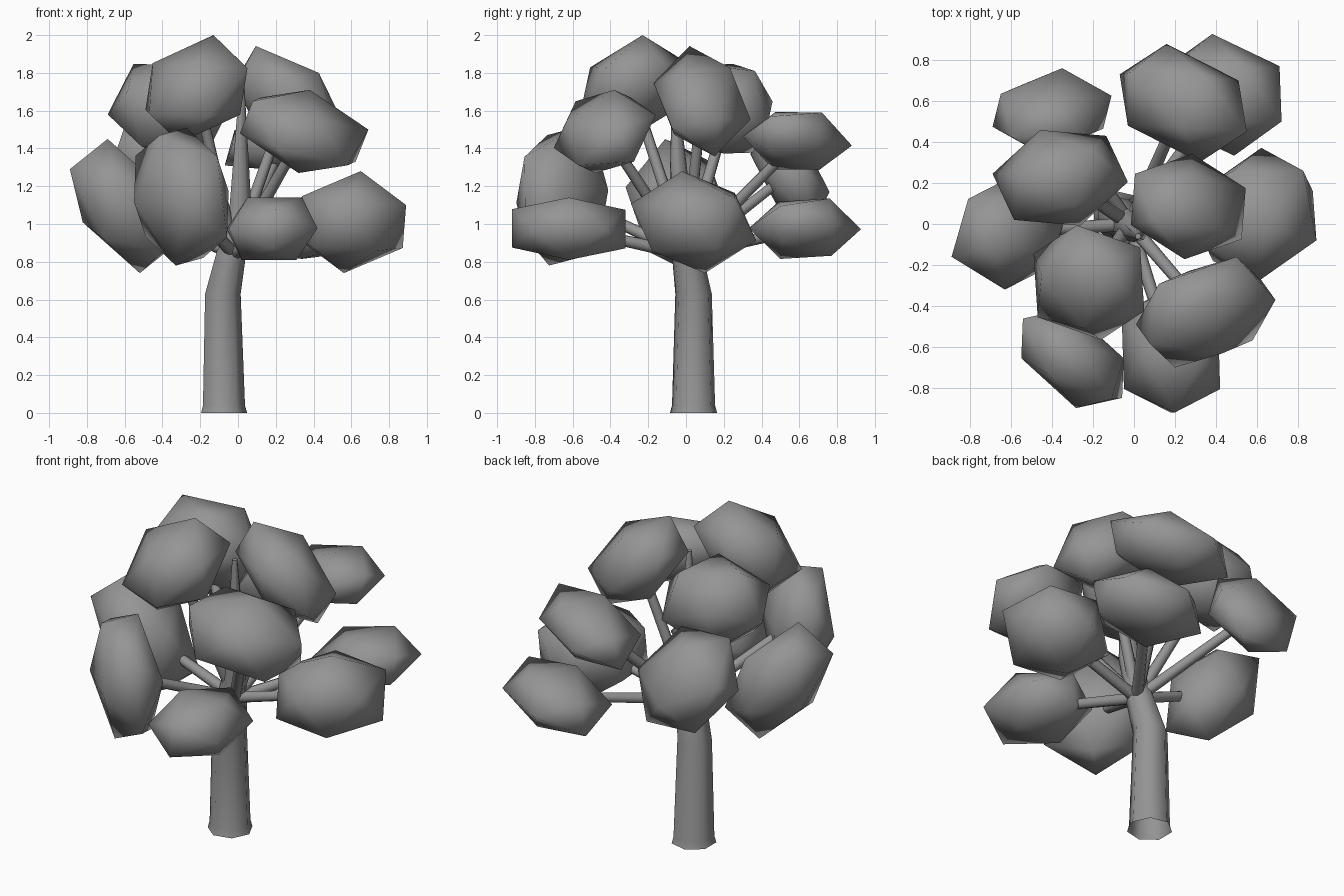
import bpy, bmesh, math
from mathutils import Vector, Matrix

if "Cube" in bpy.data.objects:
    bpy.data.objects.remove(bpy.data.objects["Cube"])

grey = bpy.data.materials.new("soft_grey")
grey.diffuse_color = (0.3, 0.3, 0.3, 1)
grey.use_nodes = True
grey.node_tree.nodes["Principled BSDF"].inputs["Base Color"].default_value = grey.diffuse_color


def finish(name, bm, angle, fix_normals=True):
    if fix_normals:
        bmesh.ops.recalc_face_normals(bm, faces=bm.faces)
    me = bpy.data.meshes.new(name)
    bm.to_mesh(me)
    bm.free()
    me.materials.append(grey)
    for p in me.polygons:
        p.use_smooth = True
    me.set_sharp_from_angle(angle=math.radians(angle))
    ob = bpy.data.objects.new(name, me)
    bpy.context.collection.objects.link(ob)
    return ob


def limb(name, path, radii, sides):
    """Tapered tube along a path, open at the foot."""
    bm = bmesh.new()
    pts = [Vector(p) for p in path]
    q = (pts[-1] - pts[0]).to_track_quat('Z', 'Y')
    if len(pts) > 2:
        q.identity()
    rings = []
    for p, r in zip(pts, radii):
        rings.append([bm.verts.new(p + q @ Vector((r * math.cos(2 * math.pi * i / sides),
                                                   r * math.sin(2 * math.pi * i / sides), 0)))
                      for i in range(sides)])
    for a, b in zip(rings, rings[1:]):
        for i in range(sides):
            j = (i + 1) % sides
            bm.faces.new((a[i], a[j], b[j], b[i]))
    bm.faces.new(rings[-1])
    return finish(name, bm, 62, False)


def clump(name, centre, corners):
    """Icosahedron stretched so that one face meets three given corners."""
    bm = bmesh.new()
    bmesh.ops.create_icosphere(bm, subdivisions=1, radius=1)
    bm.faces.ensure_lookup_table()
    face = Matrix([v.co for v in bm.faces[0].verts]).transposed()
    stretch = Matrix(corners).transposed() @ face.inverted()
    for v in bm.verts:
        v.co = stretch @ v.co + Vector(centre)
    return finish(name, bm, 80)


# Trunk with a small flare at the foot, bending into a thin leader
limb("trunk",
     [(-.08, .04, 0), (-.08, .04, .04), (-.085, .04, .63), (-.045, .01, .82),
      (.01, -.03, 1.1), (.02, -.06, 1.72)],
     [.128, .117, .099, .085, .06, .015], 7)

# Leaf clumps: centre, then three corners of one face measured from it
clumps = [
    ((.435, .63, .975), ((.10, .13, .16), (.275, .14, .03), (.285, -.13, .12))),
    ((.24, .59, 1.44), ((.10, .13, .15), (.27, .11, .02), (.31, -.14, .13))),
    ((-.40, .55, 1.27), ((.015, .05, .21), (.05, .21, -.10), (-.25, .085, .05))),
    ((-.36, .225, 1.61), ((.15, .14, .20), (.225, .205, -.09), (.33, -.02, .03))),
    ((-.605, -.04, 1.095), ((-.085, -.07, .355), (-.285, -.12, .195), (-.025, -.28, .10))),
    ((-.22, -.285, 1.715), ((.09, .055, .285), (.25, .17, .13), (.27, -.14, .11))),
    ((-.30, -.655, 1.145), ((.03, .07, .365), (.25, 0, .03), (.19, -.20, .21))),
    ((.18, -.62, .975), ((.16, 0, .165), (-.13, 0, .165), (0, .30, .10))),
    ((.35, -.43, 1.49), ((.03, .05, .22), (.15, .27, .087), (.34, .06, .01))),
    ((.265, .085, 1.65), ((.163, -.11, .15), (.28, .09, -.09), (.26, -.16, -.14))),
    ((.605, .04, 1.01), ((.045, -.06, .27), (.22, .22, .125), (.285, -.12, .09))),
]

# One clump and one branch leading to its middle
for i, (centre, corners) in enumerate(clumps, 1):
    clump(f"leaf_clump_{i}", centre, corners)
    limb(f"branch_{i}", [(-.02, 0, .84), centre], [.034, .027], 8)
